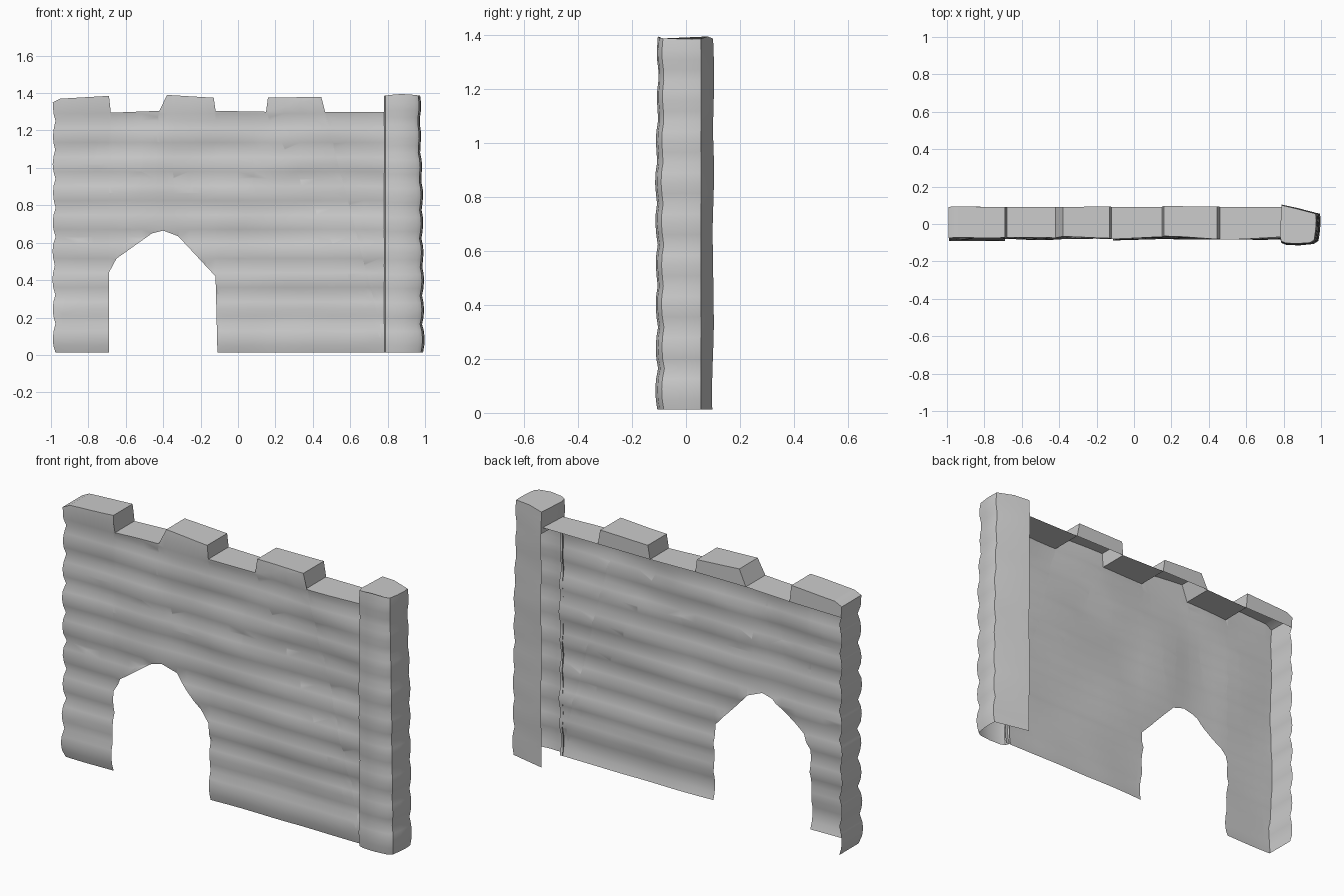
import bpy, bmesh, math
from mathutils import Vector, noise

if "Cube" in bpy.data.objects:
    bpy.data.objects.remove(bpy.data.objects["Cube"])

BAND, BASE = 0.155, 0.012


def wobble(x, z, seed=0.0, scale=3.0):
    return noise.noise(Vector((x * scale, z * scale, seed)))


def course(x, z):
    """Pillow bulge of the horizontal stone courses, 0 at a seam and 1 mid-course."""
    t = (z - BASE + 0.012 * wobble(x, z, 5)) / BAND
    return abs(math.sin(math.pi * t)) ** 0.7


def finish(bm, name, angle=40):
    mesh = bpy.data.meshes.new(name)
    bm.to_mesh(mesh)
    bm.free()
    ob = bpy.data.objects.new(name, mesh)
    bpy.context.collection.objects.link(ob)
    bpy.ops.object.select_all(action='DESELECT')
    ob.select_set(True)
    bpy.context.view_layer.objects.active = ob
    bpy.ops.object.shade_smooth_by_angle(angle=math.radians(angle))
    return ob


def slice_grid(bm, axis, start, stop, step):
    n = int(round((stop - start) / step))
    for i in range(n + 1):
        co, no = Vector(), Vector()
        co[axis], no[axis] = start + i * step, 1
        bmesh.ops.bisect_plane(bm, geom=bm.verts[:] + bm.edges[:] + bm.faces[:],
                               dist=1e-5, plane_co=co, plane_no=no)


def build_wall():
    # front outline: pointed doorway along the bottom, merlons along the top
    outline = [(-0.985, BASE), (-0.69, BASE), (-0.69, 0.44), (-0.65, 0.515), (-0.55, 0.61),
               (-0.46, 0.65), (-0.4, 0.665), (-0.32, 0.635), (-0.2, 0.535), (-0.12, 0.42),
               (-0.105, 0.33), (-0.11, BASE), (0.8, BASE), (0.8, 1.3),
               (0.46, 1.3), (0.445, 1.38), (0.16, 1.375), (0.15, 1.3),
               (-0.12, 1.305), (-0.13, 1.375), (-0.38, 1.39), (-0.42, 1.305),
               (-0.68, 1.295), (-0.69, 1.385), (-0.95, 1.37), (-0.985, 1.35)]
    bm = bmesh.new()
    bm.faces.new([bm.verts.new((x, 0, z)) for x, z in outline])
    bmesh.ops.triangulate(bm, faces=bm.faces[:])
    slice_grid(bm, 2, BASE + BAND / 4, 1.29, BAND / 4)
    slice_grid(bm, 0, -0.94, 0.76, 0.085)
    bm.normal_update()

    # left end and all top edges run back; doorway, foot and rear stay open
    rim = [e for e in bm.edges if e.is_boundary and
           (all(v.co.z > 1.288 for v in e.verts) or all(v.co.x < -0.98 for v in e.verts))]
    new = bmesh.ops.extrude_edge_only(bm, edges=rim)['geom']
    back = [g for g in new if isinstance(g, bmesh.types.BMVert)]
    for v in back:
        v.co.y = 1
    # rear faces of the merlons
    for a, b in ((-0.99, -0.675), (-0.425, -0.115), (0.145, 0.465)):
        ring = [v for v in back if a < v.co.x < b and v.co.z > 1.288]
        ring = [v for v in ring if not (abs(v.co.z - 1.3) < 0.006 and a + 0.02 < v.co.x < b - 0.02)]
        c = sum((v.co for v in ring), Vector()) / len(ring)
        ring.sort(key=lambda v: math.atan2(v.co.z - c.z, v.co.x - c.x))
        bm.faces.new(ring)
    # stone relief
    for v in bm.verts:
        x, z = v.co.x, v.co.z
        if v.co.y > 0.5:
            v.co.y = 0.092 + (0.008 * wobble(x, z, 9) if z > 1.32 else 0)
        else:
            foot = 0.008 if z < BASE + BAND else 0
            v.co.y = -0.062 - 0.015 * course(x, z) - 0.014 * wobble(x, z, 1) - foot
        if x < -0.98:
            v.co.x += 0.01 - 0.016 * course(x, z) + 0.008 * wobble(x, z, 3)
    bmesh.ops.recalc_face_normals(bm, faces=bm.faces[:])
    return finish(bm, "gate_wall")


def build_pillar():
    # open-sided cross-section from the front step, round the right end, to the rear
    profile = [(0.78, -0.065), (0.788, -0.095), (0.815, -0.105), (0.88, -0.107), (0.95, -0.1),
               (0.972, -0.085), (0.98, -0.03), (0.983, 0.02), (0.98, 0.055),
               (0.88, 0.08), (0.79, 0.1)]
    bm = bmesh.new()
    rows = 36
    rings = []
    for i in range(rows + 1):
        z = BASE + (1.385 - BASE) * i / rows
        ring = []
        for j, (x, y) in enumerate(profile):
            b = 0.012 * (course(0.9, z) - 0.5) + 0.008 * wobble(x, z, 7)
            lean = 0.02 * (0.5 - z / 1.39)
            dx = (b + lean) * max(0, (x - 0.78) / 0.2)
            dy = -b * 0.8 if y < 0 else 0.018 * wobble(0.3, z, 4) * (j > 8)
            crown = 0.01 * math.sin((x - 0.78) * 15) * (i == rows)
            ring.append(bm.verts.new((x + dx, y + dy, z + crown)))
        rings.append(ring)
    for lo, hi in zip(rings, rings[1:]):
        for j in range(len(profile) - 1):
            bm.faces.new((lo[j], lo[j + 1], hi[j + 1], hi[j]))
    # cap and the short inner side above the wall top
    bm.faces.new(rings[-1])
    inner = [r for r in rings if r[0].co.z > 1.26]
    for lo, hi in zip(inner, inner[1:]):
        bm.faces.new((lo[-1], lo[0], hi[0], hi[-1]))
    bmesh.ops.recalc_face_normals(bm, faces=bm.faces[:])
    return finish(bm, "corner_pillar")


build_wall()
build_pillar()
